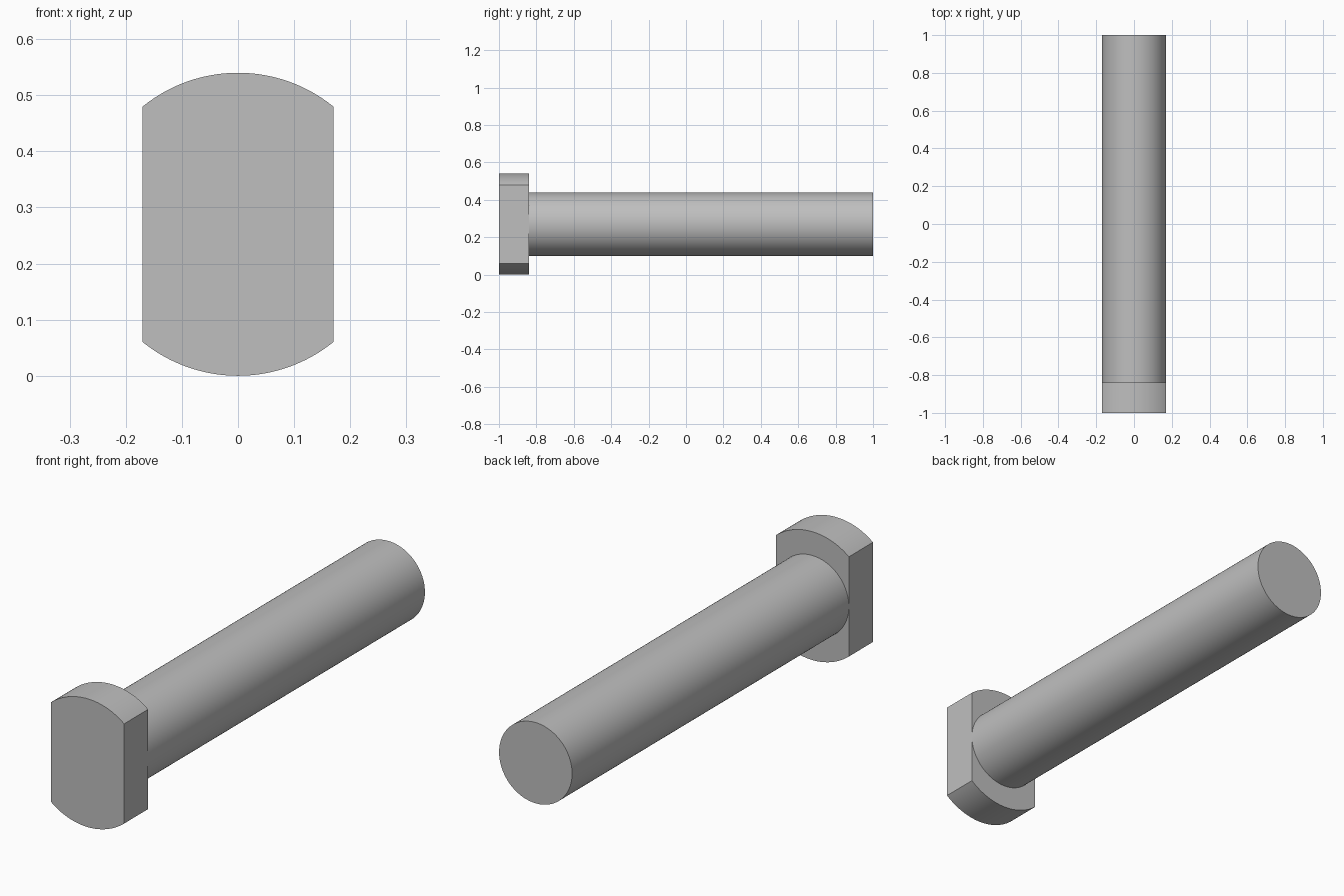
import bpy, bmesh, math

cube = bpy.data.objects.get("Cube")
if cube:
    bpy.data.objects.remove(cube, do_unlink=True)

AXIS_Z = 0.27        # height of the bolt axis
HEAD_R = 0.27
SHAFT_R = 0.17
HEAD_FRONT, HEAD_BACK, SHAFT_END = -1.0, -0.84, 1.0

steel = bpy.data.materials.new("plain_grey")
steel.use_nodes = True
grey = (0.52, 0.52, 0.52, 1)
steel.diffuse_color = grey
steel.node_tree.nodes["Principled BSDF"].inputs["Base Color"].default_value = grey


def arc(radius, start, end, steps):
    """Points in the x-z plane from one angle to another."""
    angles = [start + (end - start) * i / steps for i in range(steps + 1)]
    return [(radius * math.cos(a), AXIS_Z + radius * math.sin(a)) for a in angles]


def extrude_profile(name, profile, y0, y1):
    """Solid made by sweeping an x-z outline along y."""
    bm = bmesh.new()
    face = bm.faces.new([bm.verts.new((x, y0, z)) for x, z in profile])
    result = bmesh.ops.extrude_face_region(bm, geom=[face], use_keep_orig=True)
    moved = [v for v in result["geom"] if isinstance(v, bmesh.types.BMVert)]
    bmesh.ops.translate(bm, verts=moved, vec=(0, y1 - y0, 0))
    bmesh.ops.recalc_face_normals(bm, faces=bm.faces)
    mesh = bpy.data.meshes.new(name)
    bm.to_mesh(mesh)
    bm.free()
    mesh.materials.append(steel)
    obj = bpy.data.objects.new(name, mesh)
    bpy.context.collection.objects.link(obj)
    bpy.ops.object.select_all(action="DESELECT")
    obj.select_set(True)
    bpy.context.view_layer.objects.active = obj
    bpy.ops.object.shade_smooth_by_angle(angle=math.radians(30))
    return obj


# Head: a disc with two flats level with the shaft sides
corner = math.acos(SHAFT_R / HEAD_R)
head_outline = (arc(HEAD_R, corner, math.pi - corner, 32)
                + arc(HEAD_R, math.pi + corner, 2 * math.pi - corner, 32))
extrude_profile("bolt_head", head_outline, HEAD_FRONT, HEAD_BACK)

# Shaft: plain round bar
extrude_profile("bolt_shaft", arc(SHAFT_R, 0, 2 * math.pi, 96)[:-1], HEAD_BACK, SHAFT_END)
